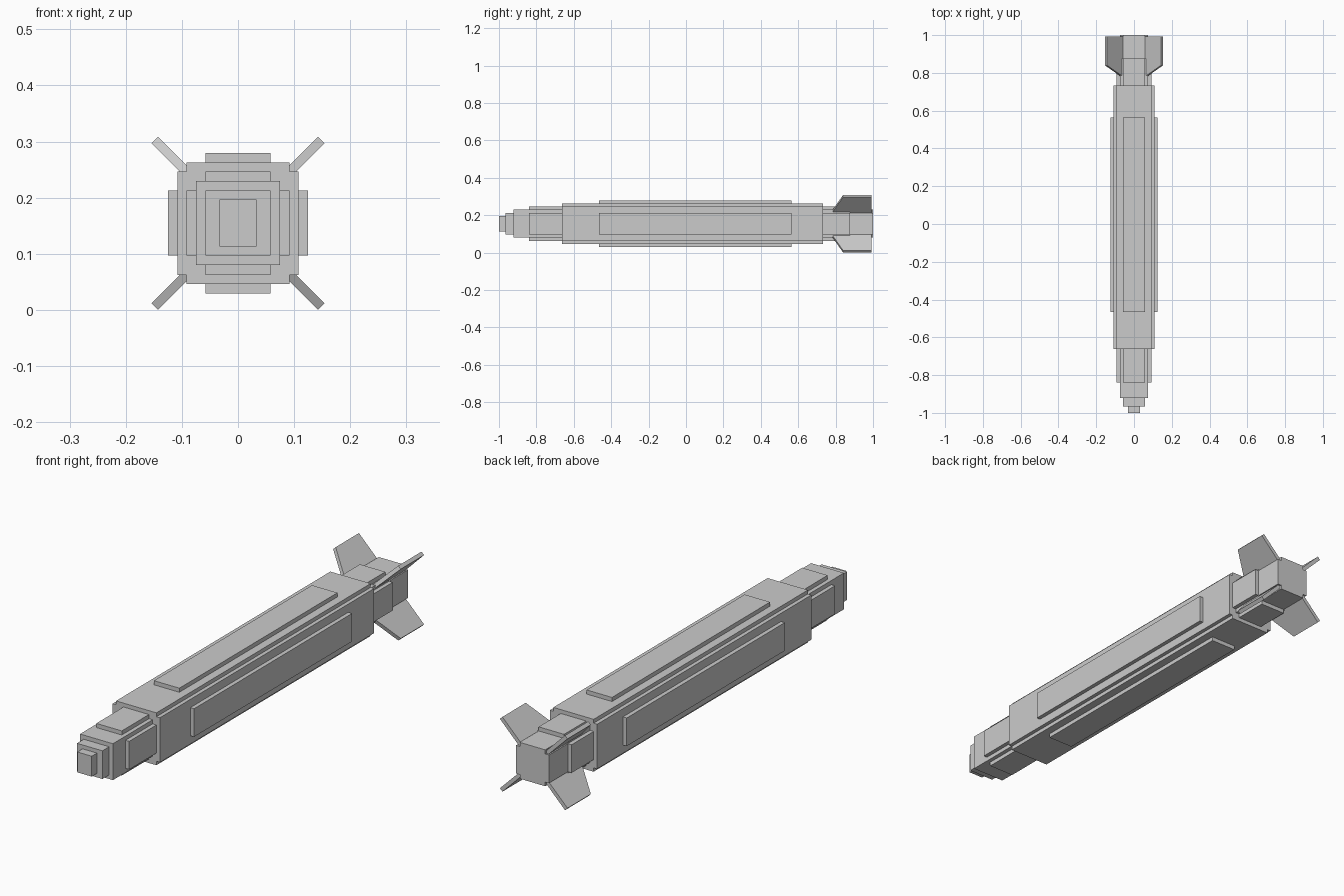
import bpy, bmesh, math
from mathutils import Matrix

if "Cube" in bpy.data.objects:
    bpy.data.objects.remove(bpy.data.objects["Cube"])

ZC = 0.1545  # height of the body axis


def finish(name, bm, matrix=Matrix()):
    bmesh.ops.recalc_face_normals(bm, faces=bm.faces)
    mesh = bpy.data.meshes.new(name)
    bm.to_mesh(mesh)
    bm.free()
    mesh.transform(matrix)
    ob = bpy.data.objects.new(name, mesh)
    bpy.context.collection.objects.link(ob)


def body_box(name, hx, hz, y0, y1):
    """Box centred on the body axis, from half-width, half-height and y range."""
    bm = bmesh.new()
    bmesh.ops.create_cube(bm, size=1)
    finish(name, bm, Matrix.Translation((0, (y0 + y1) / 2, ZC))
           @ Matrix.Diagonal((2 * hx, y1 - y0, 2 * hz, 1)))


# Stepped hull: crossed pairs of boxes approximate a round section
for name, a, b, y0, y1 in (
        ("main_hull", 0.125, 0.058, -0.465, 0.565),
        ("inner_hull", 0.108, 0.092, -0.663, 0.733),
        ("taper_hull", 0.092, 0.058, -0.84, 0.877)):
    body_box(name + "_wide", a, b, y0, y1)
    body_box(name + "_tall", b, a, y0, y1)

# Square core running to the tail, then nose steps
body_box("core", 0.075, 0.075, -0.922, 0.877)
body_box("tail_block_wide", 0.075, 0.058, 0.87, 1.0)
body_box("tail_block_tall", 0.058, 0.075, 0.87, 1.0)
body_box("nose_step", 0.058, 0.058, -0.966, -0.9)
body_box("nose_tip", 0.033, 0.042, -1.0, -0.95)

# Four diagonal tail fins
FIN = ((0.08, 0.78), (0.11, 0.786), (0.21, 0.84), (0.21, 0.992), (0.08, 0.992))
FIN = ((0.095, 0.783), (0.21, 0.84), (0.21, 0.992), (0.07, 0.992), (0.07, 0.783))
T = 0.008
for i in range(4):
    bm = bmesh.new()
    face = bm.faces.new([bm.verts.new((r, y, -T)) for r, y in FIN])
    ext = bmesh.ops.extrude_face_region(bm, geom=[face])
    bmesh.ops.translate(bm, vec=(0, 0, 2 * T),
                        verts=[v for v in ext["geom"] if isinstance(v, bmesh.types.BMVert)])
    finish(f"tail_fin_{i + 1}", bm, Matrix.Translation((0, 0, ZC))
           @ Matrix.Rotation(math.radians(45 + 90 * i), 4, 'Y'))
